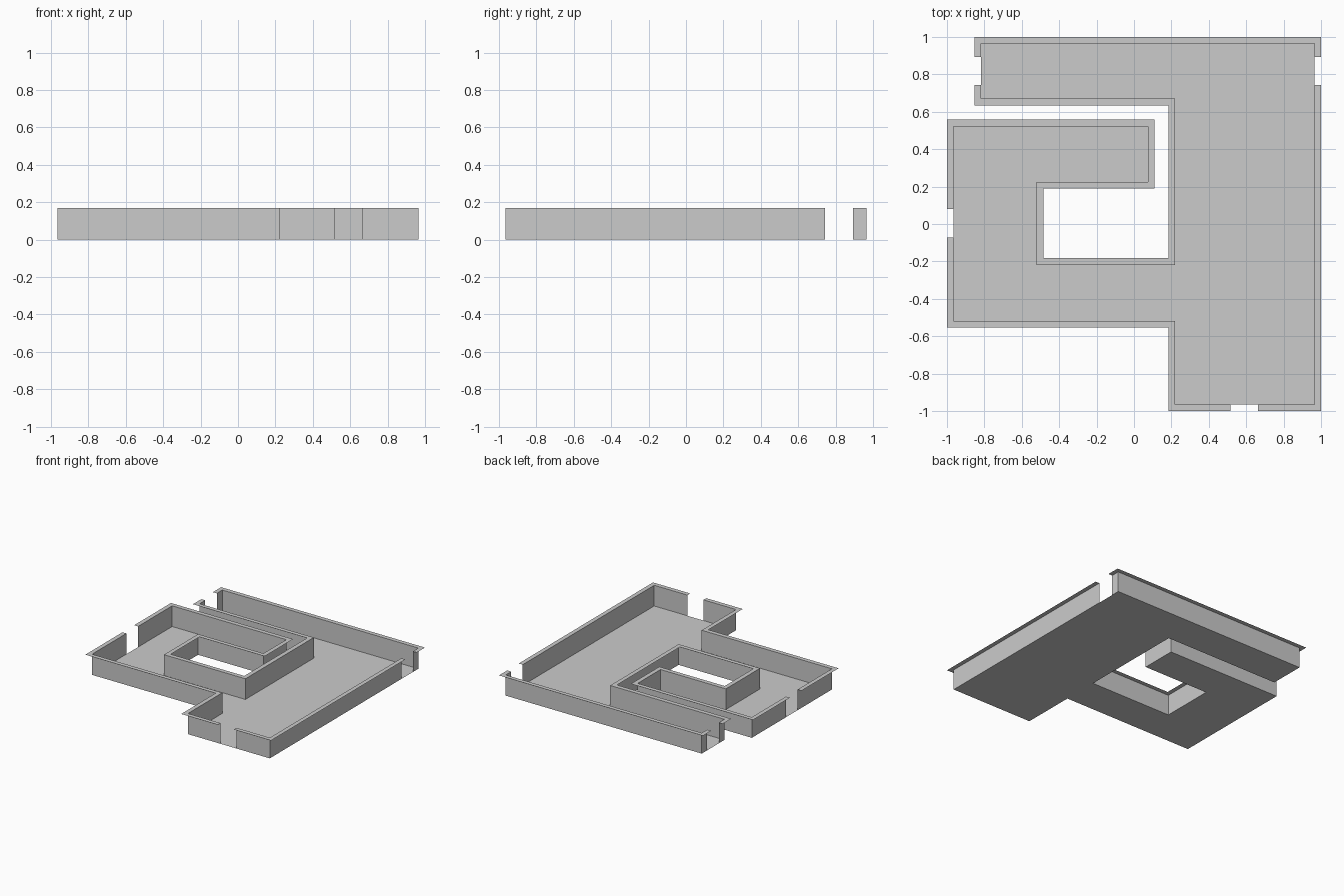
import bpy
from mathutils import Vector

if "Cube" in bpy.data.objects:
    bpy.data.objects.remove(bpy.data.objects["Cube"])

H = 0.17      # wall height
RIM = 0.036   # rim width, projecting outwards

# Floor outline, clockwise from the back left corner
outline = [Vector(p) for p in [
    (-0.818, 0.964), (0.964, 0.964), (0.964, -0.964), (0.22, -0.964),
    (0.22, -0.518), (-0.964, -0.518), (-0.964, 0.522), (0.074, 0.522),
    (0.074, 0.225), (-0.52, 0.225), (-0.52, -0.218), (0.22, -0.218),
    (0.22, 0.67), (-0.818, 0.67)]]
# Door openings: edge index -> start and end coordinate along that edge
doors = {1: (0.893, 0.743), 2: (0.662, 0.516), 5: (-0.072, 0.08), 13: (0.743, 0.893)}
n = len(outline)


def normal(i):
    d = (outline[(i + 1) % n] - outline[i % n]).normalized()
    return Vector((-d.y, d.x))


def make(name, faces):
    verts = [v for f in faces for v in f]
    index, unique = {}, []
    for v in verts:
        key = tuple(round(c, 5) for c in v)
        if key not in index:
            index[key] = len(unique)
            unique.append(key)
    ids = [[index[tuple(round(c, 5) for c in v)] for v in f] for f in faces]
    mesh = bpy.data.meshes.new(name)
    mesh.from_pydata(unique, [], ids)
    mesh.update()
    bpy.context.collection.objects.link(bpy.data.objects.new(name, mesh))


# Mitred outer corners of the rim
outer = [outline[i] + RIM * (normal(i) + normal(i - 1)) for i in range(n)]

walls, rim = [], []
for i in range(n):
    a, b = outline[i], outline[(i + 1) % n]
    oa, ob = outer[i], outer[(i + 1) % n]
    runs = [(a, b, oa, ob)]
    if i in doors:
        # Split the run on both sides of the opening
        axis = 0 if abs(b.x - a.x) > abs(b.y - a.y) else 1
        cuts = []
        for c in doors[i]:
            p = a.copy()
            p[axis] = c
            cuts.append((p, p + RIM * normal(i)))
        (p, op), (q, oq) = cuts
        runs = [(a, p, oa, op), (q, b, oq, ob)]
    for s, e, os_, oe in runs:
        walls.append([(s.x, s.y, 0), (s.x, s.y, H), (e.x, e.y, H), (e.x, e.y, 0)])
        rim.append([(s.x, s.y, H), (os_.x, os_.y, H), (oe.x, oe.y, H), (e.x, e.y, H)])

# Thin floor sheet, upright walls, flat outward rim
make("floor", [[(p.x, p.y, 0) for p in reversed(outline)]])
make("walls", [list(reversed(f)) for f in walls])
make("wall_rim", [list(reversed(f)) for f in rim])
